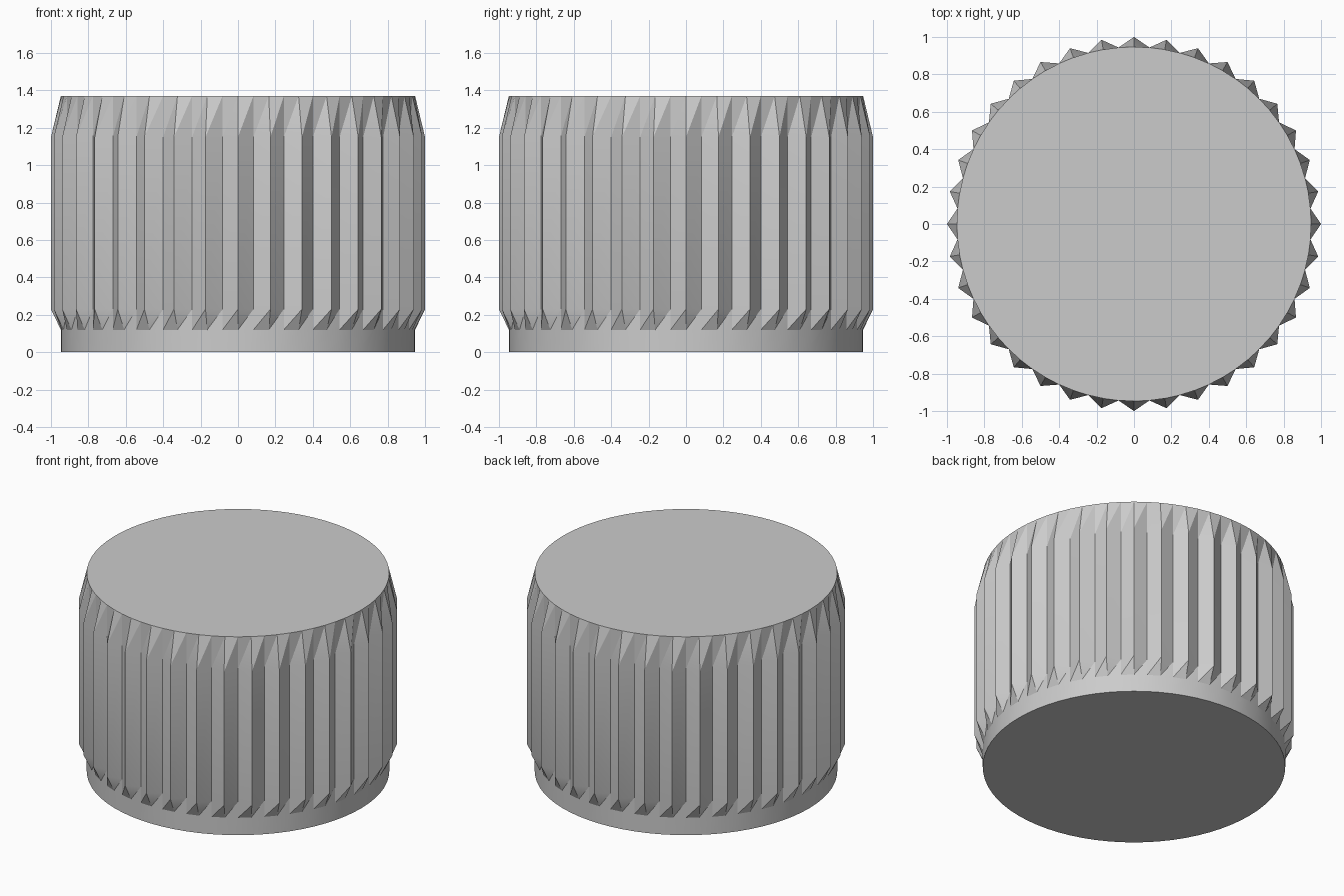
import bpy, bmesh
from math import cos, sin, radians, tau

cube = bpy.data.objects.get("Cube")
if cube:
    bpy.data.objects.remove(cube, do_unlink=True)

RIDGES = 36
N = RIDGES * 2
CORE, TIP = 0.947, 1.0

grey = bpy.data.materials.new("grey plastic")
grey.use_nodes = True
COLOR = (0.6, 0.6, 0.6, 1)
grey.diffuse_color = COLOR
grey.node_tree.nodes["Principled BSDF"].inputs["Base Color"].default_value = COLOR

bm = bmesh.new()


def ring(z, tip):
    """Circle of vertices; every second one lies at the tip radius."""
    verts = []
    for i in range(N):
        r = CORE if i % 2 else tip
        a = tau * i / N
        verts.append(bm.verts.new((r * cos(a), r * sin(a), z)))
    return verts


def bridge(low, high, slanted):
    """Join two rings by quads, or by triangles that all lean one way."""
    for i in range(N):
        j = (i + 1) % N
        if slanted:
            bm.faces.new((low[i], low[j], high[j]))
            bm.faces.new((low[i], high[j], high[i]))
        else:
            bm.faces.new((low[i], low[j], high[j], high[i]))


# Plain foot, lower ridge taper, straight ridges, upper ridge taper
rings = [ring(z, tip) for z, tip in
         ((0, CORE), (0.12, CORE), (0.23, TIP), (1.15, TIP), (1.37, CORE))]
for k, slanted in enumerate((False, True, False, True)):
    bridge(rings[k], rings[k + 1], slanted)

# Flat bottom and top discs
bm.faces.new(rings[0][::-1])
bm.faces.new(rings[-1])

mesh = bpy.data.meshes.new("ridged_cap")
bm.to_mesh(mesh)
bm.free()
mesh.materials.append(grey)
cap = bpy.data.objects.new("ridged_cap", mesh)
bpy.context.collection.objects.link(cap)

# Smooth the foot while the ridges stay crisp
bpy.ops.object.select_all(action='DESELECT')
cap.select_set(True)
bpy.context.view_layer.objects.active = cap
bpy.ops.object.shade_smooth_by_angle(angle=radians(25))
